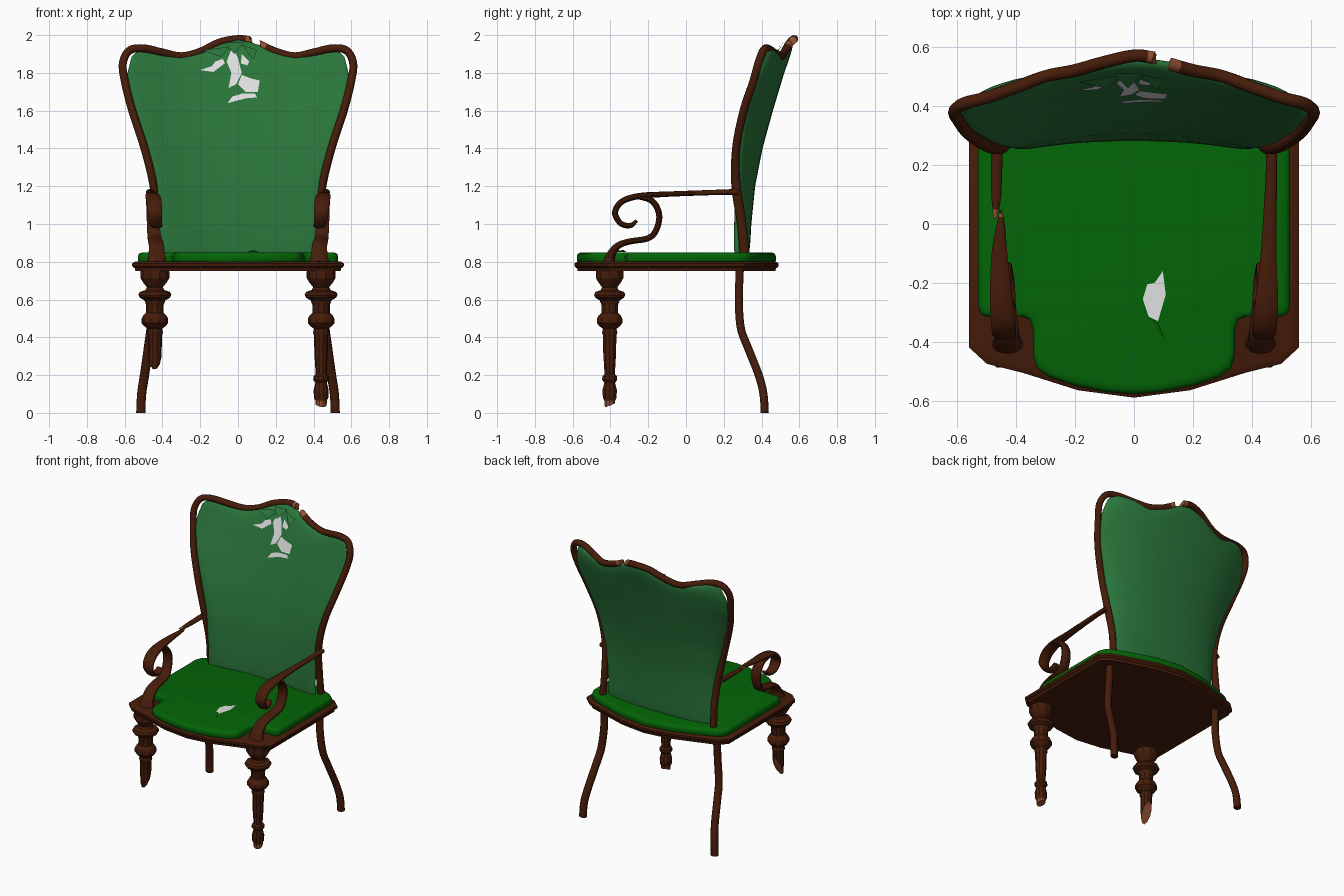
import bpy, bmesh, math, random
from mathutils import Vector

if "Cube" in bpy.data.objects:
    bpy.data.objects.remove(bpy.data.objects["Cube"])

random.seed(4)

def material(name, rgb):
    m = bpy.data.materials.new(name)
    m.diffuse_color = (*rgb, 1)
    m.use_nodes = True
    m.node_tree.nodes["Principled BSDF"].inputs["Base Color"].default_value = m.diffuse_color
    return m

WOOD = material("dark wood", (0.062, 0.012, 0.003))
RAW = material("raw broken wood", (0.29, 0.08, 0.033))
SEAT = material("seat green", (0.001, 0.13, 0.002))
BACK = material("back green", (0.023, 0.18, 0.043))
STUFF = material("light stuffing", (0.75, 0.75, 0.75))

def finish(name, bm, mats, angle=40):
    bmesh.ops.recalc_face_normals(bm, faces=bm.faces[:])
    me = bpy.data.meshes.new(name)
    bm.to_mesh(me)
    bm.free()
    for m in mats:
        me.materials.append(m)
    me.shade_smooth()
    me.set_sharp_from_angle(angle=math.radians(angle))
    ob = bpy.data.objects.new(name, me)
    bpy.context.collection.objects.link(ob)
    return ob

def bridge(bm, rings, caps=True):
    """Skin a list of vertex rings; returns faces per segment."""
    segs = []
    for r0, r1 in zip(rings, rings[1:]):
        n = len(r0)
        segs.append([bm.faces.new((r0[i], r0[(i + 1) % n], r1[(i + 1) % n], r1[i])) for i in range(n)])
    if caps:
        segs[0].append(bm.faces.new(rings[0][::-1]))
        segs[-1].append(bm.faces.new(rings[-1]))
    return segs

def smooth_path(pts, steps=5):
    p = [Vector(q) for q in pts]
    p = [2 * p[0] - p[1]] + p + [2 * p[-1] - p[-2]]
    out = []
    for i in range(1, len(p) - 2):
        a, b, c, d = p[i - 1:i + 3]
        for k in range(steps):
            t = k / steps
            out.append(0.5 * (2 * b + (c - a) * t + (2 * a - 5 * b + 4 * c - d) * t * t
                              + (3 * b - a - 3 * c + d) * t ** 3))
    return out + [p[-2]]

def sweep(name, pts, ref, sides=10, broken=(False, False)):
    """Points are x, y, z, half width along ref, half thickness."""
    path = smooth_path(pts)
    pos = [Vector(q[:3]) for q in path]
    bm = bmesh.new()
    rings = []
    for i, q in enumerate(path):
        t = (pos[min(i + 1, len(pos) - 1)] - pos[max(i - 1, 0)]).normalized()
        n1 = (Vector(ref) - t * t.dot(Vector(ref))).normalized()
        n2 = t.cross(n1)
        jag = (i == 0 and broken[0]) or (i == len(pos) - 1 and broken[1])
        ring = []
        for k in range(sides):
            a = math.tau * (k + 0.5) / sides
            co = pos[i] + n1 * math.cos(a) * q[3] + n2 * math.sin(a) * q[4]
            ring.append(bm.verts.new(co + t * (random.uniform(-.012, .012) if jag else 0)))
        rings.append(ring)
    segs = bridge(bm, rings)
    for flag, ends in zip(broken, (segs[:2], segs[-2:])):
        for f in (f for seg in ends for f in seg):
            f.material_index = int(flag)
    return finish(name, bm, [WOOD, RAW], 50)

def layered(name, half, layers, mat, centre_y, angle):
    """Stack scaled copies of a mirrored outline."""
    outline = half + [(-x, y) for x, y in reversed(half) if x > 0]
    bm = bmesh.new()
    rings = [[bm.verts.new((x * s, centre_y + (y - centre_y) * s, z)) for x, y in outline] for z, s in layers]
    bridge(bm, rings)
    return finish(name, bm, [mat], angle)

def lerp(table, v):
    for (a, p), (b, q) in zip(table, table[1:]):
        if v <= b:
            return p + (q - p) * max(0, (v - a) / (b - a))
    return table[-1][1]

# Seat board with moulded rim, bowed at front and back
layered("seat_frame",
        [(0, -.59), (.19, -.565), (.38, -.505), (.5, -.475), (.56, -.42), (.56, .31), (.5, .365), (.38, .405),
         (.19, .465), (0, .49)],
        [(.75, .97), (.766, .975), (.77, .99), (.778, 1), (.792, 1), (.797, .985), (.802, .965)], WOOD, -.05, 30)

# Seat cushion, notched around the arm bases
layered("seat_cushion",
        [(0, -.578), (.1, -.57), (.2, -.55), (.29, -.52), (.33, -.49), (.342, -.45), (.343, -.36),
         (.355, -.325), (.385, -.315), (.5, -.315), (.522, -.305), (.53, -.28), (.53, .28), (.515, .315),
         (.48, .345), (.37, .39), (.19, .45), (0, .476)],
        [(.795, .985), (.805, 1), (.828, 1), (.84, .993), (.847, .975), (.85, .94)], SEAT, -.05, 50)

# Front legs: turned profile, both snapped off
PROFILE = [(.755, .06), (.75, .076), (.715, .077), (.69, .062), (.665, .042), (.65, .05), (.64, .08), (.625, .087),
           (.61, .08), (.595, .055), (.57, .046), (.53, .046), (.515, .062), (.50, .07), (.475, .07), (.46, .058),
           (.445, .038), (.425, .043), (.41, .037), (.32, .036), (.225, .03), (.205, .029), (.195, .04), (.175, .042),
           (.16, .03), (.14, .035), (.12, .04), (.08, .038), (.065, .03), (.05, .03), (.0, .02)]
for side, cut_z, slope in ((-1, .29, 2.0), (1, .042, .4)):
    bm = bmesh.new()
    rings = [[bm.verts.new((side * .44 + r * math.cos(math.tau * k / 10), -.404 + r * math.sin(math.tau * k / 10), z))
              for k in range(10)] for z, r in PROFILE]
    bridge(bm, rings)
    cut = bmesh.ops.bisect_plane(bm, geom=bm.verts[:] + bm.edges[:] + bm.faces[:], plane_co=(side * .44, -.404, cut_z),
                                 plane_no=(side * .15, -slope, 1), clear_inner=True)
    edges = [e for e in cut["geom_cut"] if isinstance(e, bmesh.types.BMEdge)]
    for f in bmesh.ops.holes_fill(bm, edges=edges)["faces"]:
        f.material_index = 1
    for f in bm.faces:
        if f.calc_center_median().z < .06:
            f.material_index = 1
    finish("front_leg", bm, [WOOD, RAW], 30)

# Curved back legs
for s in (-1, 1):
    sweep("back_leg", [(s * x, y, z, .026, .023) for x, y, z in
                       ((.44, .285, .76), (.445, .28, .6), (.46, .29, .45), (.475, .33, .34),
                        (.495, .385, .2), (.51, .41, .1), (.515, .417, 0))], (1, 0, 0), 8)

# Back frame: bent rail with a broken gap right of the crown
SIDE = [(.435, .315, .79), (.43, .295, 1.0), (.447, .265, 1.2), (.495, .265, 1.4), (.56, .305, 1.6), (.598, .355, 1.75),
        (.61, .383, 1.85), (.575, .41, 1.918), (.5, .43, 1.93), (.4, .465, 1.908), (.3, .502, 1.888), (.2, .522, 1.912)]
rail = lambda s, pts: [(s * x, y, z, .022 if z > 1.3 else .026, .021) for x, y, z in pts]
sweep("back_frame_right", rail(1, SIDE + [(.118, .545, 1.95)]), (0, 1, 0), broken=(False, True))
sweep("back_frame_left", rail(-1, SIDE + [(.1, .55, 1.96), (0, .572, 1.979), (-.07, .565, 1.972)]),
      (0, 1, 0), broken=(False, True))

# Back cushion: curved pillow following the frame
WIDTH = [(.8, .415), (1.0, .418), (1.2, .435), (1.4, .485), (1.6, .548), (1.75, .587), (1.85, .588), (1.92, .562)]
TOP = [(0, 1.975), (.1, 1.955), (.2, 1.91), (.3, 1.885), (.4, 1.908), (.5, 1.922), (.54, 1.91), (.57, 1.88), (.6, 1.84)]
MID = [(.8, .306), (1.0, .316), (1.2, .336), (1.4, .375), (1.6, .43), (1.8, .49), (1.98, .555)]
EDGE = [(.8, .268), (1.2, .27), (1.4, .283), (1.6, .32), (1.8, .38), (1.95, .425)]

def back_y(u, z):
    return lerp(EDGE, z) + (lerp(MID, z) - lerp(EDGE, z)) * (1 - min(1, abs(u)) ** 2.4)

bm = bmesh.new()
NU, NV = 28, 30
for face_side in (-1, 1):
    grid = []
    for j in range(NV + 1):
        v = (1 - math.cos(math.pi * j / NV)) / 2
        row = []
        for i in range(NU + 1):
            u = math.sin(math.pi * (i / NU - .5))
            x = u * lerp(WIDTH, .8 + 1.12 * v)
            z = .8 + v * (lerp(TOP, abs(x)) - .8)
            puff = math.sqrt(max(0, (1 - abs(u) ** 10) * (1 - abs(2 * v - 1) ** 16)))
            row.append(bm.verts.new((x, back_y(u, z) + face_side * .03 * puff, z)))
        grid.append(row)
    for a, b in zip(grid, grid[1:]):
        for i in range(NU):
            bm.faces.new((a[i], a[i + 1], b[i + 1], b[i]))
bmesh.ops.remove_doubles(bm, verts=bm.verts[:], dist=.0002)
finish("back_cushion", bm, [BACK], 60)

# Scrolled arms; the left rail is snapped in the middle
REAR = [(.465, .275, 1.17, .021, .016), (.467, .18, 1.168, .02, .014)]
FRONT = [(.457, -.1, 1.158, .028, .014), (.452, -.25, 1.148, .04, .016), (.445, -.34, 1.118, .042, .016),
         (.44, -.376, 1.06, .04, .016), (.435, -.345, 1.003, .035, .015), (.43, -.295, .992, .03, .014),
         (.43, -.26, 1.018, .02, .008)]
SUPPORT = [(.452, -.27, 1.148, .036, .012), (.452, -.18, 1.122, .036, .016), (.45, -.142, 1.05, .036, .016),
           (.447, -.157, .97, .036, .016), (.442, -.2, .925, .038, .016), (.437, -.3, .907, .04, .016),
           (.432, -.36, .885, .042, .018), (.43, -.395, .84, .046, .024), (.43, -.408, .795, .055, .034)]
flip = lambda pts: [(-p[0], *p[1:]) for p in pts]
X = (1, 0, 0)
sweep("arm_rail_right", REAR + FRONT, X)
sweep("arm_rail_left_rear", flip(REAR + [(.468, .09, 1.167, .017, .012), (.472, .025, 1.166, .007, .008)]), X,
      broken=(False, True))
sweep("arm_rail_left_front", flip([(.452, .045, 1.163, .005, .008), (.453, -.01, 1.162, .016, .012)] + FRONT), X,
      broken=(True, False))
sweep("arm_support_right", SUPPORT, X)
sweep("arm_support_left", flip(SUPPORT), X)

# Torn upholstery: stuffing patches and loose fabric flaps
def patch(name, pts, place, mat):
    bm = bmesh.new()
    bm.faces.new([bm.verts.new(place(*p)) for p in pts])
    bmesh.ops.triangulate(bm, faces=bm.faces[:])
    return finish(name, bm, [mat], 20)

def on_back(x, z, lift=.004):
    return (x, back_y(x / lerp(WIDTH, z), z) - .03 - lift, z)

def on_seat(x, y, lift=.003):
    return (x, y, .85 + lift)

for pts in ([(-.2, 1.815), (-.13, 1.805), (-.07, 1.85), (-.08, 1.875), (-.12, 1.86), (-.14, 1.835)],
            [(-.03, 1.94), (0, 1.88), (.02, 1.8), (-.01, 1.74), (-.05, 1.72), (-.035, 1.8), (-.06, 1.86)],
            [(.02, 1.79), (.07, 1.77), (.115, 1.76), (.105, 1.70), (.04, 1.70), (.0, 1.74)],
            [(-.055, 1.64), (.04, 1.665), (.1, 1.67), (.09, 1.69), (.02, 1.69), (-.03, 1.675)],
            [(.02, 1.9), (.06, 1.86), (.05, 1.84), (.015, 1.85)]):
    patch("back_stuffing", pts, on_back, STUFF)
patch("seat_stuffing", [(.07, -.2), (.098, -.16), (.108, -.24), (.08, -.335), (.05, -.315), (.03, -.255), (.045, -.205)],
      on_seat, STUFF)
for pts in ([(-.19, 1.92, .012), (-.04, 1.94, .004), (-.09, 1.885, .03)],
            [(-.07, 1.96, .005), (.03, 1.96, .005), (-.02, 1.9, .035)],
            [(.02, 1.95, .005), (.1, 1.92, .01), (.08, 1.87, .03)]):
    patch("back_flap", pts, on_back, BACK)
patch("seat_flap", [(.05, -.315, .002), (.11, -.405, .003), (.08, -.33, .012)], on_seat, SEAT)
